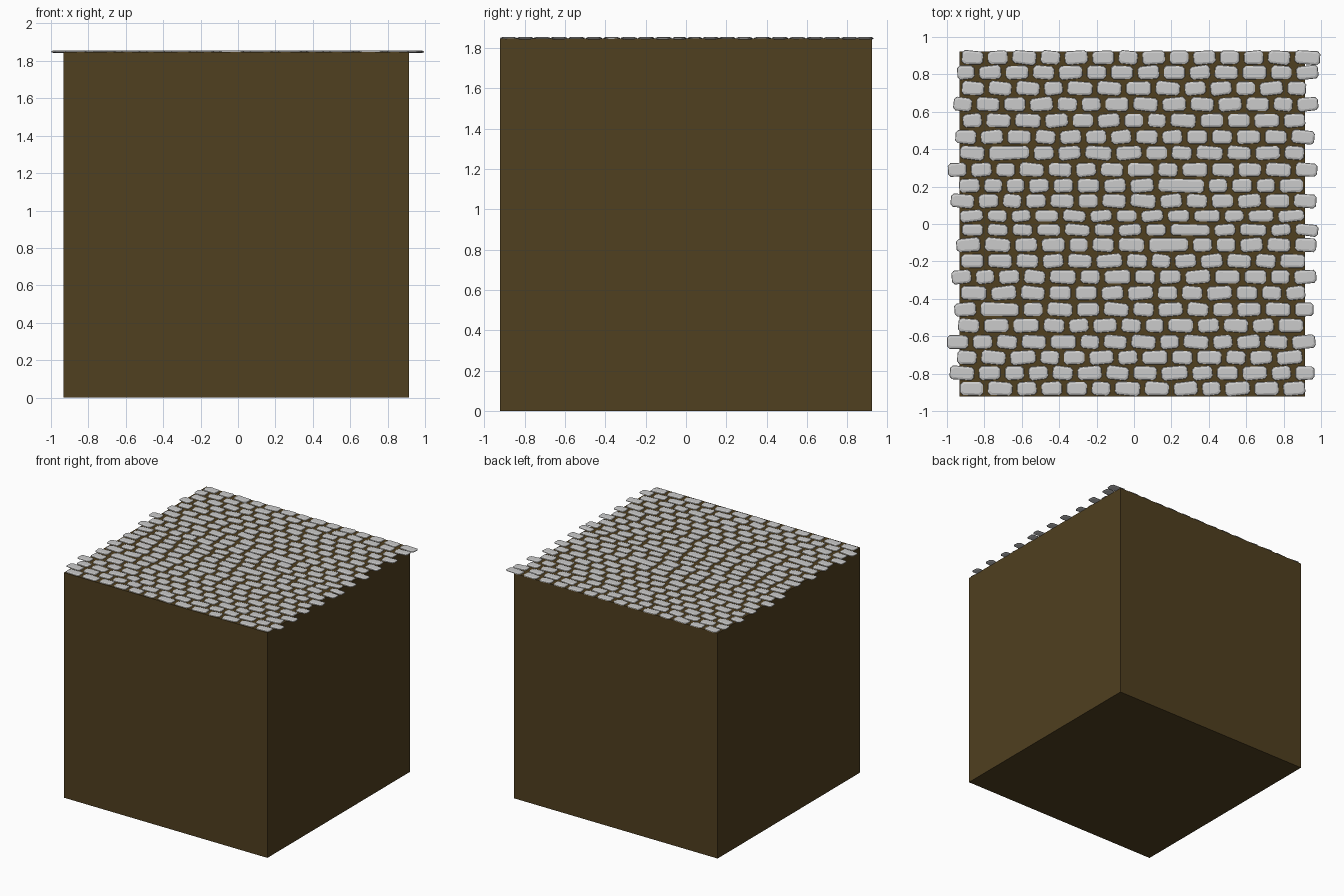
import bpy, bmesh, math, random
from mathutils import Matrix, Vector

if "Cube" in bpy.data.objects:
    bpy.data.objects.remove(bpy.data.objects["Cube"])

random.seed(7)
SIDE = 1.847


def material(name, rgb):
    m = bpy.data.materials.new(name)
    m.diffuse_color = (*rgb, 1)
    m.use_nodes = True
    m.node_tree.nodes["Principled BSDF"].inputs["Base Color"].default_value = m.diffuse_color
    return m


def new_object(name, bm):
    bmesh.ops.recalc_face_normals(bm, faces=bm.faces)
    mesh = bpy.data.meshes.new(name)
    bm.to_mesh(mesh)
    bm.free()
    ob = bpy.data.objects.new(name, mesh)
    bpy.context.collection.objects.link(ob)
    return ob


# Earth block under the paving
bm = bmesh.new()
bmesh.ops.create_cube(bm, size=SIDE, matrix=Matrix.Translation((-0.01, 0, SIDE / 2)))
block = new_object("earth_block", bm)
block.data.materials.append(material("earth", (0.08, 0.05, 0.014)))


def add_stone(bm, x0, x1, y, depth):
    """Flat worn stone: chamfered, slightly skewed outline in four rings."""
    w, d = (x1 - x0) / 2, depth / 2
    c = 0.014
    taper = random.uniform(-0.07, 0.07)
    outline = [(w - c, -d), (w, -d + c), (w, d - c), (w - c, d),
               (-w + c, d), (-w, d - c), (-w, -d + c), (-w + c, -d)]
    turn = Matrix.Rotation(random.uniform(-0.12, 0.12) * min(1, 0.06 / w), 4, 'Z')
    centre = Vector(((x0 + x1) / 2, y, 1.849 + random.uniform(-0.001, 0.001)))
    rings = []
    for inset, z in ((0.012, -0.006), (0, -0.002), (0.002, 0.002), (0.012, 0.006)):
        ring = []
        for px, py in outline:
            qx = px * (1 - inset / w)
            qy = py * (1 - inset / d) * (1 + taper * px / w)
            ring.append(bm.verts.new(centre + turn @ Vector((qx, qy, z))))
        rings.append(ring)
    for a, b in zip(rings, rings[1:]):
        for i in range(8):
            j = (i + 1) % 8
            bm.faces.new((a[i], a[j], b[j], b[i]))
    bm.faces.new(rings[0][::-1])
    bm.faces.new(rings[-1])


def fill(bm, x0, x1, y, depth, gap=0.025):
    """Fill a stretch of a row with stones of uneven width."""
    n = max(1, round((x1 - x0 + gap) / 0.142))
    widths = [random.uniform(0.8, 1.15) for _ in range(n)]
    scale = (x1 - x0 - gap * (n - 1)) / sum(widths)
    x = x0
    for w in widths:
        add_stone(bm, x, x + w * scale, y, depth)
        x += w * scale + gap


# Rows from back to front: y, left end, right end
rows = [
    (.89, -.92, .995), (.81, -.945, .985), (.725, -.92, .92), (.64, -.965, .985),
    (.553, -.915, .915), (.465, -.955, .965), (.38, -.93, .91), (.29, -.995, .98),
    (.205, -.935, .905), (.123, -.98, .975), (.043, -.93, .91), (-.032, -.92, .985),
    (-.112, -.95, .975), (-.198, -.925, .915), (-.283, -.975, .975), (-.369, -.925, .915),
    (-.457, -.96, .96), (-.543, -.94, .905), (-.631, -1.0, .97), (-.714, -.945, .9),
    (-.797, -.985, .965), (-.88, -.93, .915)]
# Extra long stones in some rows
long_stones = {6: (-.775, -.56), 8: (.13, .375), 11: (.195, .405),
               12: (.08, .29), 16: (-.82, -.615)}

bm = bmesh.new()
for i, (y, left, right) in enumerate(rows):
    depth = 0.062 if i in (10, 11) else 0.073
    if i in long_stones:
        a, b = long_stones[i]
        fill(bm, left, a - 0.025, y, depth)
        add_stone(bm, a, b, y, depth)
        fill(bm, b + 0.025, right, y, depth)
    else:
        fill(bm, left, right, y, depth)
new_object("cobblestones", bm)
